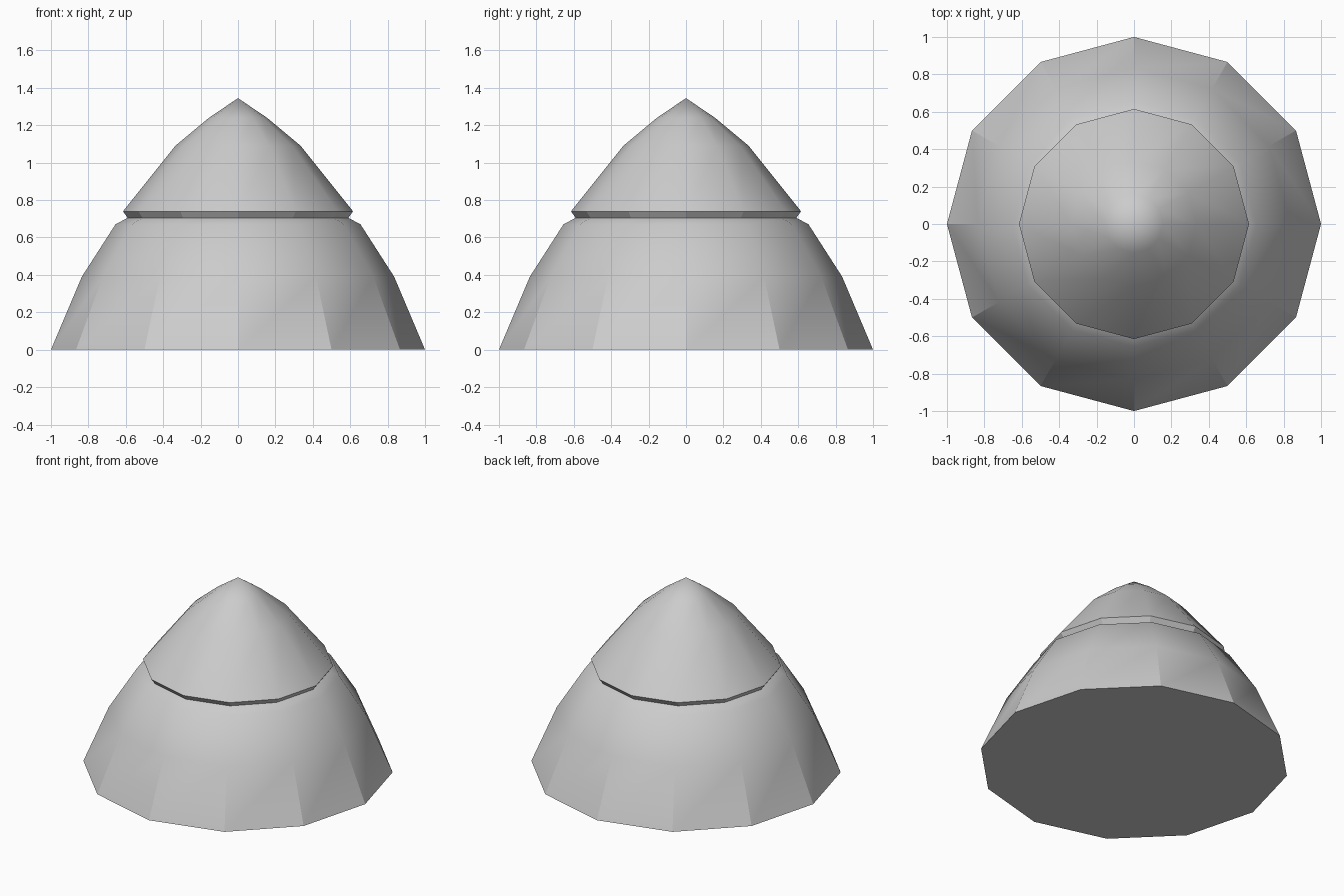
import bpy, bmesh
from math import sin, cos, tau

if "Cube" in bpy.data.objects:
    bpy.data.objects.remove(bpy.data.objects["Cube"])

SIDES = 12

# Stepped silhouette (radius, height): skirt, shoulder, neck groove, cap
PROFILE = [(1.0, 0.0), (0.835, 0.39), (0.655, 0.67), (0.59, 0.705),
           (0.615, 0.74), (0.335, 1.09), (0.155, 1.24)]
TIP = 1.345
SHARP_RINGS = {0, 3, 4}      # base rim, neck groove, cap rim
SHARP_BANDS = {0, 3}         # faceted skirt and cap rim band

bm = bmesh.new()
rings = [[bm.verts.new((r * cos(tau * i / SIDES), r * sin(tau * i / SIDES), z))
          for i in range(SIDES)] for r, z in PROFILE]
tip = bm.verts.new((0, 0, TIP))

# Side bands, base and pointed tip
bm.faces.new(rings[0][::-1])
for lo, hi in zip(rings, rings[1:]):
    for i in range(SIDES):
        j = (i + 1) % SIDES
        bm.faces.new((lo[i], lo[j], hi[j], hi[i]))
for i in range(SIDES):
    bm.faces.new((rings[-1][i], rings[-1][(i + 1) % SIDES], tip))

# Smooth shading with crisp creases
for f in bm.faces:
    f.smooth = True
for k in SHARP_RINGS:
    for i in range(SIDES):
        bm.edges.get((rings[k][i], rings[k][(i + 1) % SIDES])).smooth = False
for k in SHARP_BANDS:
    for i in range(SIDES):
        bm.edges.get((rings[k][i], rings[k + 1][i])).smooth = False

mesh = bpy.data.meshes.new("capped_cone")
bm.to_mesh(mesh)
bm.free()
obj = bpy.data.objects.new("capped_cone", mesh)
bpy.context.collection.objects.link(obj)
